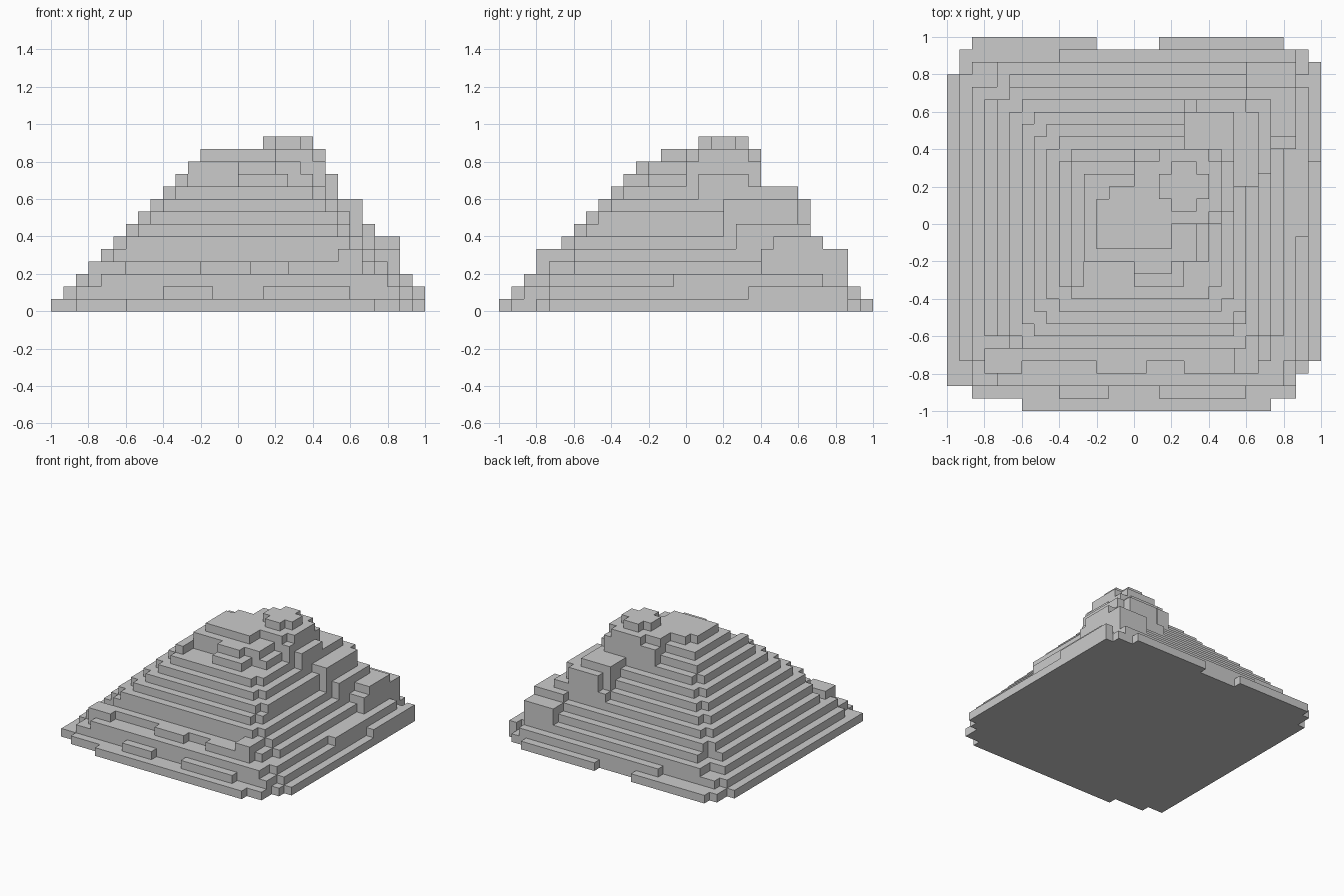
import bpy
import bmesh

if "Cube" in bpy.data.objects:
    bpy.data.objects.remove(bpy.data.objects["Cube"], do_unlink=True)

CELLS = 30
STEP = 2 / CELLS
height = [[0] * CELLS for column in range(CELLS)]


def raise_to(level, *areas):
    """Raise each area (left, right, front, back) to at least this level."""
    for left, right, front, back in areas:
        for i in range(left, right):
            for j in range(front, back):
                height[i][j] = max(height[i][j], level)


# Ragged ground slab
raise_to(1, (0, 30, 4, 27), (1, 30, 4, 28), (1, 29, 26, 29), (0, 29, 3, 4),
         (0, 28, 2, 3), (2, 28, 1, 2), (6, 26, 0, 1), (2, 12, 29, 30), (17, 27, 29, 30))

# Lower terraces with trimmed corners and loose ledges
raise_to(2, (1, 29, 4, 27), (2, 28, 2, 28), (9, 28, 28, 29),
         (9, 13, 1, 2), (17, 24, 1, 2), (29, 30, 20, 28))
raise_to(3, (2, 28, 4, 26), (4, 27, 2, 28), (28, 29, 14, 26))
raise_to(4, (3, 27, 6, 25), (5, 26, 4, 27), (3, 6, 3, 5), (12, 16, 3, 4), (19, 24, 3, 4))

# Regular stepped slopes: the left side retreats one cell per level
RIGHT_EDGE = {5: 26, 6: 25, 7: 24, 8: 24, 9: 23, 10: 22}
for level, right in RIGHT_EDGE.items():
    edge = level - 1
    front = max(edge, 5)
    back = CELLS + 1 - level
    raise_to(level, (edge, right, front + 1, back - 1),
             (edge + 1, right - 1, front, back))

# Rocky outcrop at the back corner and small pillar at the front corner
raise_to(5, (24, 28, 21, 28), (23, 25, 3, 5))
raise_to(6, (24, 28, 22, 26))

# Shoulder behind the peak
raise_to(7, (19, 26, 19, 25))
raise_to(9, (19, 25, 18, 24), (20, 24, 24, 25))
raise_to(10, (19, 23, 17, 24))

# Upper terraces
raise_to(11, (10, 21, 12, 20), (10, 11, 10, 12), (15, 19, 10, 12), (20, 23, 16, 20))
raise_to(12, (11, 20, 12, 19), (15, 18, 11, 12), (15, 22, 15, 21))

# Summit plateau and cross-shaped cap
raise_to(13, (12, 18, 13, 17), (13, 21, 15, 18), (15, 22, 16, 20), (17, 21, 15, 21))
raise_to(14, (18, 20, 16, 20), (17, 21, 17, 19))

# Turn the height grid into a closed stepped surface
mesh = bpy.data.meshes.new("stepped_mountain")
bm = bmesh.new()


def add_face(*corners):
    bm.faces.new([bm.verts.new((x * STEP - 1, y * STEP - 1, z * STEP)) for x, y, z in corners])


def level_at(i, j):
    inside = 0 <= i < CELLS and 0 <= j < CELLS
    return height[i][j] if inside else 0


for i in range(CELLS):
    for j in range(CELLS):
        top = height[i][j]
        if not top:
            continue
        ring = [(i, j), (i + 1, j), (i + 1, j + 1), (i, j + 1)]
        add_face(*[(x, y, top) for x, y in ring])
        add_face(*[(x, y, 0) for x, y in reversed(ring)])
        neighbours = [(i, j - 1), (i + 1, j), (i, j + 1), (i - 1, j)]
        for side, neighbour in enumerate(neighbours):
            a, b = ring[side], ring[(side + 1) % len(ring)]
            for z in range(level_at(*neighbour), top):
                add_face((*a, z), (*b, z), (*b, z + 1), (*a, z + 1))

bmesh.ops.remove_doubles(bm, verts=bm.verts[:], dist=STEP / 100)
bmesh.ops.dissolve_limit(bm, angle_limit=0.01, verts=bm.verts[:], edges=bm.edges[:])
bm.to_mesh(mesh)
bm.free()

# Plain stone colour
stone = bpy.data.materials.new("stone_grey")
stone.use_nodes = True
colour = (0.6, 0.6, 0.6, 1)
stone.diffuse_color = colour
stone.node_tree.nodes["Principled BSDF"].inputs["Base Color"].default_value = colour
mesh.materials.append(stone)

mountain = bpy.data.objects.new("stepped_mountain", mesh)
bpy.context.collection.objects.link(mountain)
